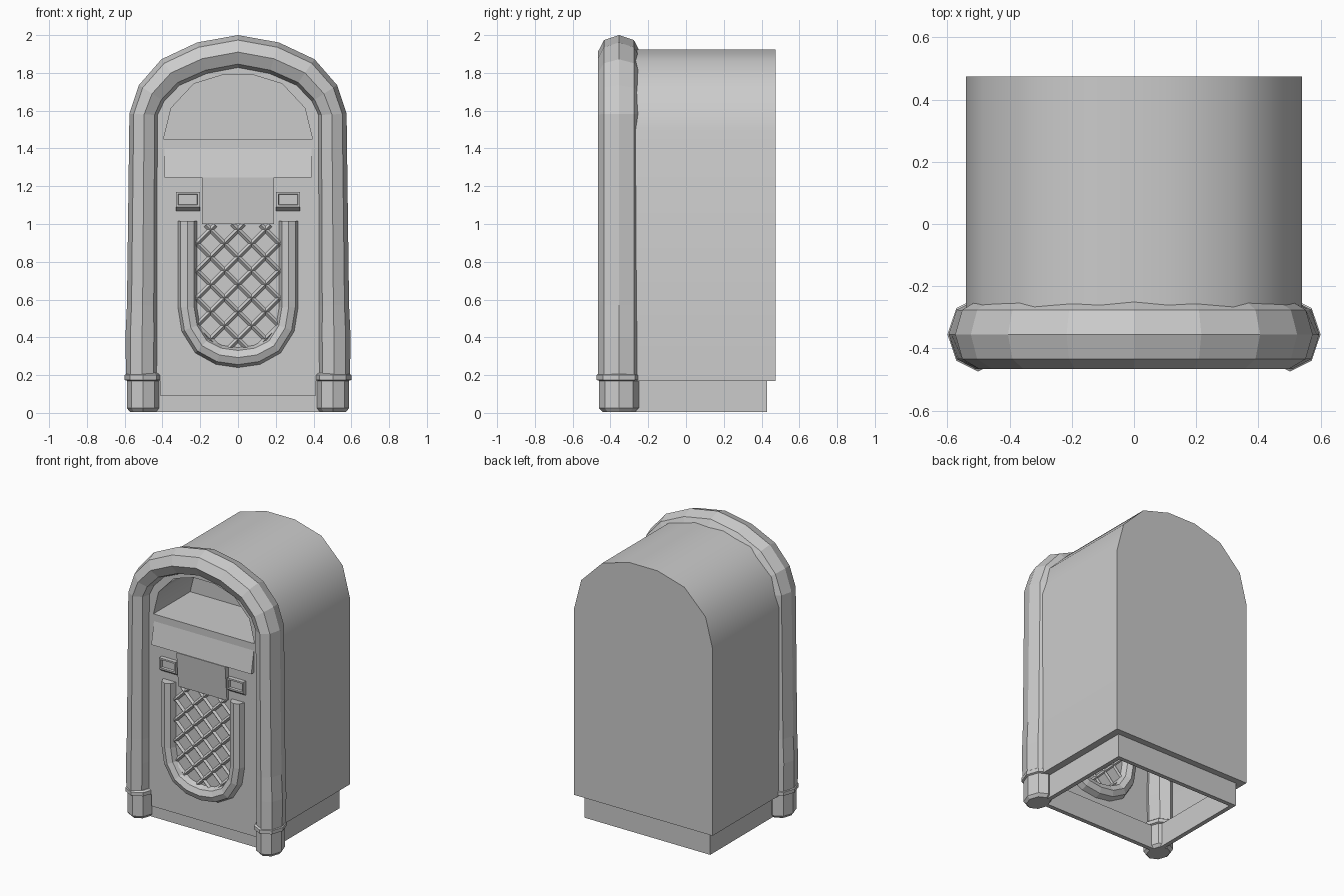
import bpy, bmesh, math
from mathutils import Vector

cube = bpy.data.objects.get("Cube")
if cube:
    bpy.data.objects.remove(cube, do_unlink=True)

grey = bpy.data.materials.new("plain_grey")
grey.use_nodes = True
grey.diffuse_color = (0.6, 0.6, 0.6, 1)
grey.node_tree.nodes["Principled BSDF"].inputs["Base Color"].default_value = (0.6, 0.6, 0.6, 1)

FRONT, BACK = -0.38, 0.475


def finish(bm, name, smooth=None):
    bmesh.ops.remove_doubles(bm, verts=bm.verts, dist=0.0001)
    bmesh.ops.recalc_face_normals(bm, faces=bm.faces)
    me = bpy.data.meshes.new(name)
    bm.to_mesh(me)
    bm.free()
    me.materials.append(grey)
    if smooth:
        me.shade_smooth()
        me.set_sharp_from_angle(angle=math.radians(smooth))
    ob = bpy.data.objects.new(name, me)
    bpy.context.collection.objects.link(ob)
    return ob


def face(bm, points):
    return bm.faces.new([bm.verts.new(p) for p in points])


def loft(bm, rings, closed=True):
    """Join successive rings of points with quads."""
    for a, b in zip(rings, rings[1:]):
        n = len(a)
        for i in range(n if closed else n - 1):
            j = (i + 1) % n
            face(bm, [a[i], a[j], b[j], b[i]])


def mirrored(half):
    """Complete a half path whose last point may lie on the centre line."""
    return half + [(-p[0],) + tuple(p[1:]) for p in reversed(half) if p[0] > 0]


def sweep(bm, path, y, depth, sides):
    """Tube along (x, z, radius) points, with its own depth along y."""
    rings = []
    for i, (x, z, r) in enumerate(path):
        a, b = path[max(i - 1, 0)], path[min(i + 1, len(path) - 1)]
        t = Vector((b[0] - a[0], b[1] - a[1])).normalized()
        ring = []
        for k in range(sides):
            ang = math.tau * k / sides
            c = r * math.cos(ang)
            ring.append((x + t.y * c, y + depth * math.sin(ang), z - t.x * c))
        rings.append(ring)
    loft(bm, rings)
    face(bm, rings[0])
    face(bm, rings[-1])


def wedge(bm, profile, x0, x1):
    """Extrude a (y, z) profile along x."""
    ends = [[(x, y, z) for y, z in profile] for x in (x0, x1)]
    loft(bm, ends)
    for e in ends:
        face(bm, e)


def at(points, y):
    return [(x, y, z) for x, z in points]


# Hollow cabinet with an arched top and a deep display recess
arch = mirrored([(0.54, 1.49), (0.485, 1.70), (0.32, 1.865), (0.11, 1.925)])
window = [(x * 0.73, 1.45 + (z - 1.49) * 0.78) for x, z in arch]
outline = [(0.54, 0.17)] + arch + [(-0.54, 0.17)]
bm = bmesh.new()
loft(bm, [at(outline, FRONT), at(outline, BACK)], closed=False)
face(bm, at(outline, BACK))
loft(bm, [at(arch, FRONT), at(window, FRONT)], closed=False)
skirt = [(-0.54, 0.17), (-0.41, 0.17), (-0.41, 0.09), (0.41, 0.09), (0.41, 0.17), (0.54, 0.17)]
face(bm, at(skirt + [arch[0], window[0], window[-1], arch[-1]], FRONT))
loft(bm, [at(window, FRONT), at(window, 0.03)])
face(bm, at(window, 0.03))
finish(bm, "cabinet", 32)

# Open plinth frame set in under the cabinet
def rectangle(x, y0, y1, z):
    return [(-x, y0, z), (x, y0, z), (x, y1, z), (-x, y1, z)]


bm = bmesh.new()
loft(bm, [rectangle(0.54, FRONT, BACK, 0.17),
          rectangle(0.49, -0.36, 0.43, 0.17),
          rectangle(0.49, -0.36, 0.43, 0.005),
          rectangle(0.46, -0.33, 0.40, 0.005),
          rectangle(0.46, -0.33, 0.40, 0.17)])
finish(bm, "plinth")

# Thick arched tube framing the front
bm = bmesh.new()
sweep(bm, mirrored([(0.508, 0.20, 0.085), (0.508, 0.40, 0.088), (0.505, 0.57, 0.083),
                    (0.497, 1.58, 0.078), (0.455, 1.69, 0.083), (0.355, 1.80, 0.088),
                    (0.19, 1.875, 0.09), (0, 1.91, 0.09)]), -0.355, 0.112, 8)
finish(bm, "arch_tube")

# Collared feet
for side, x in (("left", 0.502), ("right", -0.502)):
    bm = bmesh.new()
    rings = [[(x + r * math.cos(math.tau * k / 8), -0.355 + 1.22 * r * math.sin(math.tau * k / 8), z)
              for k in range(8)]
             for r, z in ((0.07, 0.005), (0.086, 0.025), (0.086, 0.17),
                          (0.098, 0.175), (0.098, 0.2), (0.085, 0.21))]
    loft(bm, rings)
    face(bm, rings[0])
    face(bm, rings[-1])
    finish(bm, side + "_foot")

# U-shaped tube around the speaker grille
bm = bmesh.new()
sweep(bm, mirrored([(0.268, 1.015, 0.05), (0.268, 0.56, 0.05), (0.25, 0.45, 0.051),
                    (0.19, 0.355, 0.052), (0.10, 0.307, 0.053), (0, 0.293, 0.053)]),
      FRONT, 0.055, 8)
finish(bm, "grille_tube")

# Diagonal lattice of the speaker grille, trimmed to the U
def inside(x, z):
    reach = 0.28 if z > 0.54 else 0.28 * math.sqrt(max(0, 1 - ((0.54 - z) / 0.26) ** 2))
    return z < 1.0 and abs(x) < reach


bm = bmesh.new()
for slope in (1, -1):
    for k in range(12):
        start = 0.1 + k * 0.145
        line = [(-0.3 + i * 0.01, start + slope * (i * 0.01 - 0.3)) for i in range(61)]
        line = [p for p in line if inside(*p)]
        if len(line) > 3:
            sweep(bm, [(*line[0], 0.013), (*line[-1], 0.013)], FRONT - 0.003, 0.014, 4)
finish(bm, "grille_lattice")

# Sloped title panel and the selector panel below it
bm = bmesh.new()
wedge(bm, [(FRONT, 1.40), (-0.41, 1.245), (-0.37, 1.245), (-0.37, 1.40)], -0.39, 0.39)
finish(bm, "title_panel")
bm = bmesh.new()
wedge(bm, [(-0.415, 1.245), (-0.395, 1.0), (-0.37, 1.0), (-0.37, 1.245)], -0.19, 0.19)
finish(bm, "selector_panel")

# Coin boxes with an inset slot and a bevelled lower lip
for side, x in (("left", 0.265), ("right", -0.265)):
    bm = bmesh.new()
    wedge(bm, [(-0.37, 1.17), (-0.41, 1.17), (-0.41, 1.09), (-0.385, 1.07), (-0.37, 1.07)],
          x - 0.063, x + 0.063)
    bmesh.ops.remove_doubles(bm, verts=bm.verts, dist=0.0001)
    bmesh.ops.recalc_face_normals(bm, faces=bm.faces)
    panel = [f for f in bm.faces if f.normal.y < -0.99]
    bmesh.ops.inset_individual(bm, faces=panel, thickness=0.016)
    bmesh.ops.inset_individual(bm, faces=panel, thickness=0.004, depth=-0.015)
    finish(bm, side + "_coin_box")
